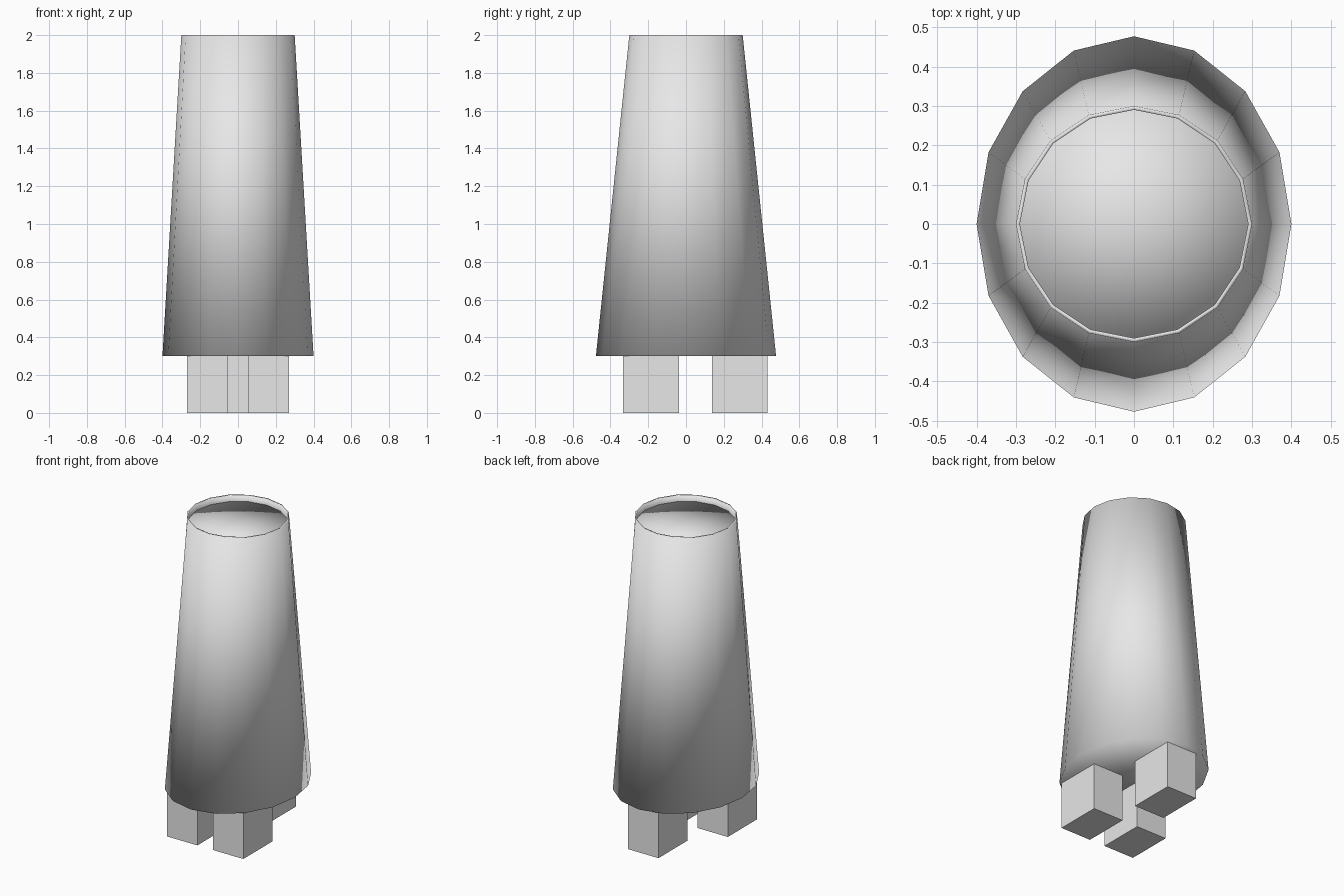
import bpy
import bmesh
from math import cos, sin, tau

SIDES = 16

cube = bpy.data.objects.get("Cube")
if cube:
    bpy.data.objects.remove(cube, do_unlink=True)

grey = bpy.data.materials.new("plain_grey")
grey.use_nodes = True
colour = (0.8, 0.8, 0.8, 1)
grey.diffuse_color = colour
grey.node_tree.nodes["Principled BSDF"].inputs["Base Color"].default_value = colour


def add_object(name, bm, smooth):
    mesh = bpy.data.meshes.new(name)
    bmesh.ops.recalc_face_normals(bm, faces=bm.faces)
    for face in bm.faces:
        face.smooth = smooth
    bm.to_mesh(mesh)
    bm.free()
    mesh.materials.append(grey)
    obj = bpy.data.objects.new(name, mesh)
    bpy.context.collection.objects.link(obj)
    return obj


def fan(bm, ring, z):
    centre = bm.verts.new((0, 0, z))
    for i in range(SIDES):
        bm.faces.new((ring[i], ring[(i + 1) % SIDES], centre))


def loft(name, profile, cap_last):
    """Join elliptical rings (rx, ry, z); the first ring is always capped."""
    bm = bmesh.new()
    rings = [[bm.verts.new((rx * cos(tau * i / SIDES), ry * sin(tau * i / SIDES), z))
              for i in range(SIDES)] for rx, ry, z in profile]
    for a, b in zip(rings, rings[1:]):
        for i in range(SIDES):
            j = (i + 1) % SIDES
            bm.faces.new((a[i], a[j], b[j], b[i]))
    fan(bm, rings[0], profile[0][2])
    if cap_last:
        fan(bm, rings[-1], profile[-1][2])
    return add_object(name, bm, True)


def leg(name, x, y):
    bm = bmesh.new()
    bmesh.ops.create_cube(bm, size=1)
    bmesh.ops.scale(bm, vec=(0.215, 0.295, 0.3), verts=bm.verts)
    bmesh.ops.translate(bm, vec=(x, y, 0.15), verts=bm.verts)
    return add_object(name, bm, False)


# Tapered body with a thin rim around its open top
loft("body", [(0.4, 0.477, 0.3), (0.3, 0.3, 2), (0.29, 0.29, 2), (0.29, 0.29, 1.95)], False)

# Lid sunk just below the rim
loft("sunken_lid", [(0.292, 0.292, 1.8), (0.292, 0.292, 1.96)], True)

# Two front legs and one back leg
leg("front_left_leg", 0.163, -0.185)
leg("front_right_leg", -0.163, -0.185)
leg("back_leg", 0, 0.285)
